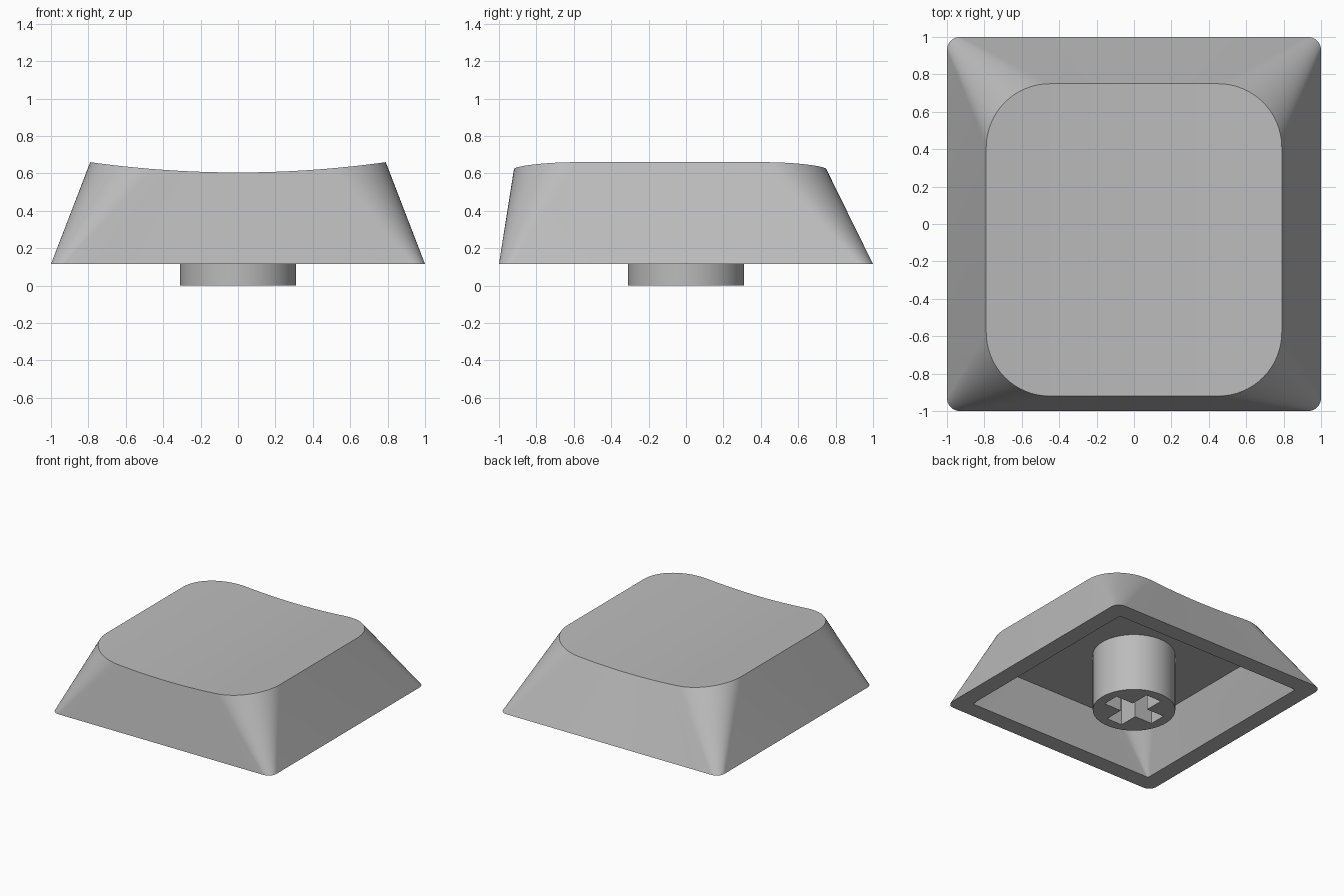
import bpy, bmesh, math

cube = bpy.data.objects.get("Cube")
if cube:
    bpy.data.objects.remove(cube, do_unlink=True)

ARC, SPAN = 16, 12          # segments per corner and per front/back edge
BASE_Z, CEILING_Z = 0.115, 0.475

grey = bpy.data.materials.new("grey plastic")
grey.use_nodes = True
COLOUR = (0.5, 0.5, 0.5, 1)
grey.diffuse_color = COLOUR
grey.node_tree.nodes["Principled BSDF"].inputs["Base Color"].default_value = COLOUR


def half_outline(half_x, y, radius, side):
    """Left-to-right half of a rounded rectangle, side -1 front or +1 back."""
    cx, cy = half_x - radius, y - side * radius
    arc = [(cx + radius * math.cos(a), cy + side * radius * math.sin(a))
           for a in (math.pi / 2 * i / ARC for i in range(ARC + 1))]
    edge = [(-cx + 2 * cx * i / SPAN, y) for i in range(1, SPAN)]
    return [(-x, v) for x, v in arc] + edge + arc[::-1]


def ring(bm, half_x, front, back, radius, height):
    points = half_outline(half_x, front, radius, -1) + half_outline(half_x, back, radius, 1)[::-1]
    return [bm.verts.new((x, y, height(x))) for x, y in points]


def bridge(bm, a, b):
    for i in range(len(a)):
        j = (i + 1) % len(a)
        bm.faces.new((a[i], a[j], b[j], b[i]))


def finish(bm, name):
    bmesh.ops.recalc_face_normals(bm, faces=bm.faces)
    mesh = bpy.data.meshes.new(name)
    bm.to_mesh(mesh)
    bm.free()
    mesh.materials.append(grey)
    obj = bpy.data.objects.new(name, mesh)
    bpy.context.collection.objects.link(obj)
    bpy.ops.object.select_all(action='DESELECT')
    obj.select_set(True)
    bpy.context.view_layer.objects.active = obj
    bpy.ops.object.shade_smooth_by_angle(angle=math.radians(30))


# Hollow cap with tapered walls and a dished top
bm = bmesh.new()
dish = lambda x: 0.605 + 0.055 * (x / 0.79) ** 2
top = ring(bm, 0.79, -0.92, 0.75, 0.34, dish)
skirt = ring(bm, 1, -1, 1, 0.07, lambda x: BASE_Z)
opening = ring(bm, 0.86, -0.86, 0.86, 0.015, lambda x: BASE_Z)
ceiling = ring(bm, 0.72, -0.81, 0.70, 0.2, lambda x: CEILING_Z)
for lower, upper in ((top, skirt), (skirt, opening), (opening, ceiling)):
    bridge(bm, lower, upper)
bm.faces.new(ceiling)
half = len(top) // 2
for i in range(half - 1):
    bm.faces.new((top[i], top[i + 1], top[-i - 2], top[-i - 1]))
finish(bm, "cap_shell")

# Round stem with a cross-shaped socket
bm = bmesh.new()
SIDES, RADIUS, LONG, THIN, SOCKET = 64, 0.31, 0.23, 0.07, 0.4
circle = [(RADIUS * math.cos(math.tau * i / SIDES), RADIUS * math.sin(math.tau * i / SIDES))
          for i in range(SIDES)]
cross = []
for q in range(4):
    c, s = round(math.cos(q * math.pi / 2)), round(math.sin(q * math.pi / 2))
    cross += [(x * c - y * s, x * s + y * c)
              for x, y in ((LONG, -THIN), (LONG, THIN), (THIN, THIN))]
rims = []
for outline, end in ((circle, CEILING_Z + 0.01), (cross, SOCKET)):
    low = [bm.verts.new((x, y, 0)) for x, y in outline]
    high = [bm.verts.new((x, y, end)) for x, y in outline]
    bridge(bm, low, high)
    bm.faces.new(high)
    rims += [bm.edges.get((low[i - 1], low[i])) for i in range(len(low))]
bmesh.ops.triangle_fill(bm, edges=rims, use_beauty=True)
finish(bm, "stem")
